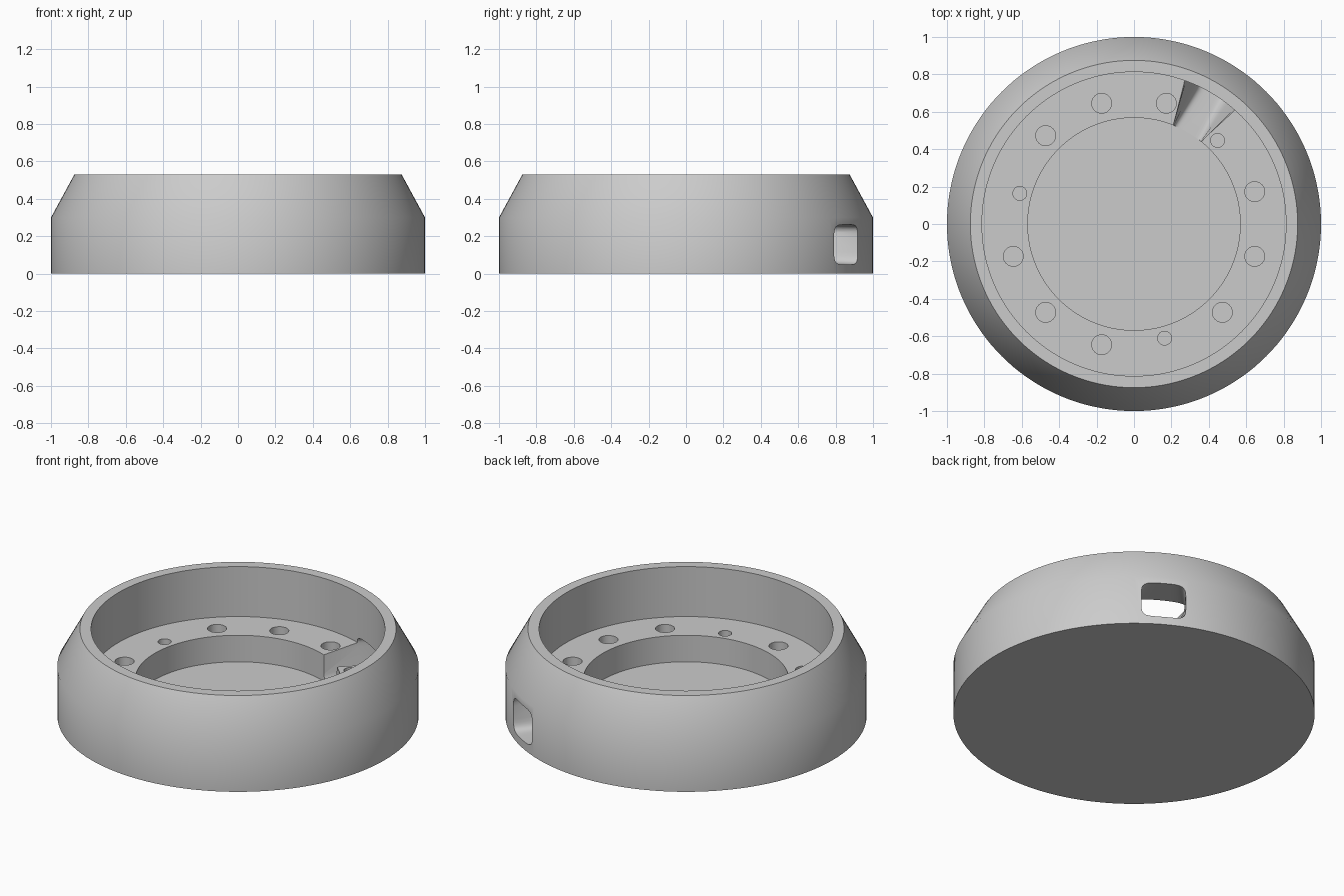
import bpy, bmesh, math
from mathutils import Vector

if "Cube" in bpy.data.objects:
    bpy.data.objects.remove(bpy.data.objects["Cube"])

SEGS = 144
LEDGE_Z, FLOOR_Z = 0.225, 0.063

grey = bpy.data.materials.new("light_grey")
grey.diffuse_color = (0.6, 0.6, 0.6, 1)
grey.use_nodes = True
grey.node_tree.nodes["Principled BSDF"].inputs["Base Color"].default_value = grey.diffuse_color


def add_object(name, bm):
    bmesh.ops.recalc_face_normals(bm, faces=bm.faces)
    mesh = bpy.data.meshes.new(name)
    bm.to_mesh(mesh)
    bm.free()
    mesh.materials.append(grey)
    obj = bpy.data.objects.new(name, mesh)
    bpy.context.collection.objects.link(obj)
    return obj


def loft(bm, rings):
    """Join closed rings of points into a capped solid."""
    loops = [[bm.verts.new(p) for p in ring] for ring in rings]
    n = len(loops[0])
    for a, b in zip(loops, loops[1:]):
        for i in range(n):
            j = (i + 1) % n
            bm.faces.new((a[i], a[j], b[j], b[i]))
    bm.faces.new(loops[0][::-1])
    bm.faces.new(loops[-1])


def circle(r, z, n, x=0.0, y=0.0):
    return [(x + r * math.cos(2 * math.pi * i / n),
             y + r * math.sin(2 * math.pi * i / n), z) for i in range(n)]


# Round dish: outer wall, bevelled shoulder, rim, ledge and sunken floor
profile = [(1.0, 0.0), (1.0, 0.30), (0.875, 0.53), (0.813, 0.53),
           (0.813, LEDGE_Z), (0.568, LEDGE_Z), (0.568, FLOOR_Z)]
bm = bmesh.new()
loft(bm, [circle(r, z, SEGS) for r, z in profile])
dish = add_object("dish", bm)

# Round pockets in the ledge, every fourth one smaller and further in
bm = bmesh.new()
for k in range(12):
    small = k % 4 == 1
    dist, rad = (0.632, 0.037) if small else (0.668, 0.053)
    a = math.radians(15 + 30 * k)
    x, y = dist * math.cos(a), dist * math.sin(a)
    loft(bm, [circle(rad, z, 32, x, y) for z in (0.10, 0.30)])
pockets = add_object("pocket_cutter", bm)

# Flared cable slot running from the sunken floor out through the wall
direction = Vector((math.cos(math.radians(59.5)), math.sin(math.radians(59.5)), 0))
side = Vector((-direction.y, direction.x, 0))


def slot_section(d, w_bottom, w_top, z0, z1, power):
    pts = []
    for i in range(40):
        t = 2 * math.pi * (i + 0.5) / 40
        c, s = math.cos(t), math.sin(t)
        u = math.copysign(abs(c) ** (2 / power), c)
        v = math.copysign(abs(s) ** (2 / power), s)
        half = (w_bottom + (w_top - w_bottom) * (v + 1) / 2) / 2
        p = direction * d + side * u * half
        p.z = (z0 + z1) / 2 + v * (z1 - z0) / 2
        pts.append(p)
    return pts


bm = bmesh.new()
loft(bm, [slot_section(*s) for s in (
    (0.48, 0.16, 0.16, 0.07, 0.26, 9),
    (0.56, 0.165, 0.175, 0.068, 0.26, 9),
    (0.795, 0.15, 0.35, 0.058, 0.262, 6),
    (0.99, 0.25, 0.25, 0.048, 0.262, 5),
    (1.06, 0.25, 0.25, 0.048, 0.262, 5))])
slot = add_object("slot_cutter", bm)

# Cut the pockets and slot, then keep only the finished dish
bpy.context.view_layer.objects.active = dish
dish.select_set(True)
for cutter in (pockets, slot):
    cutter.select_set(False)
    mod = dish.modifiers.new("cut", 'BOOLEAN')
    mod.operation = 'DIFFERENCE'
    mod.solver = 'EXACT'
    mod.object = cutter
    bpy.ops.object.modifier_apply(modifier=mod.name)
    bpy.data.objects.remove(cutter)

bpy.ops.object.shade_smooth_by_angle(angle=math.radians(32))
